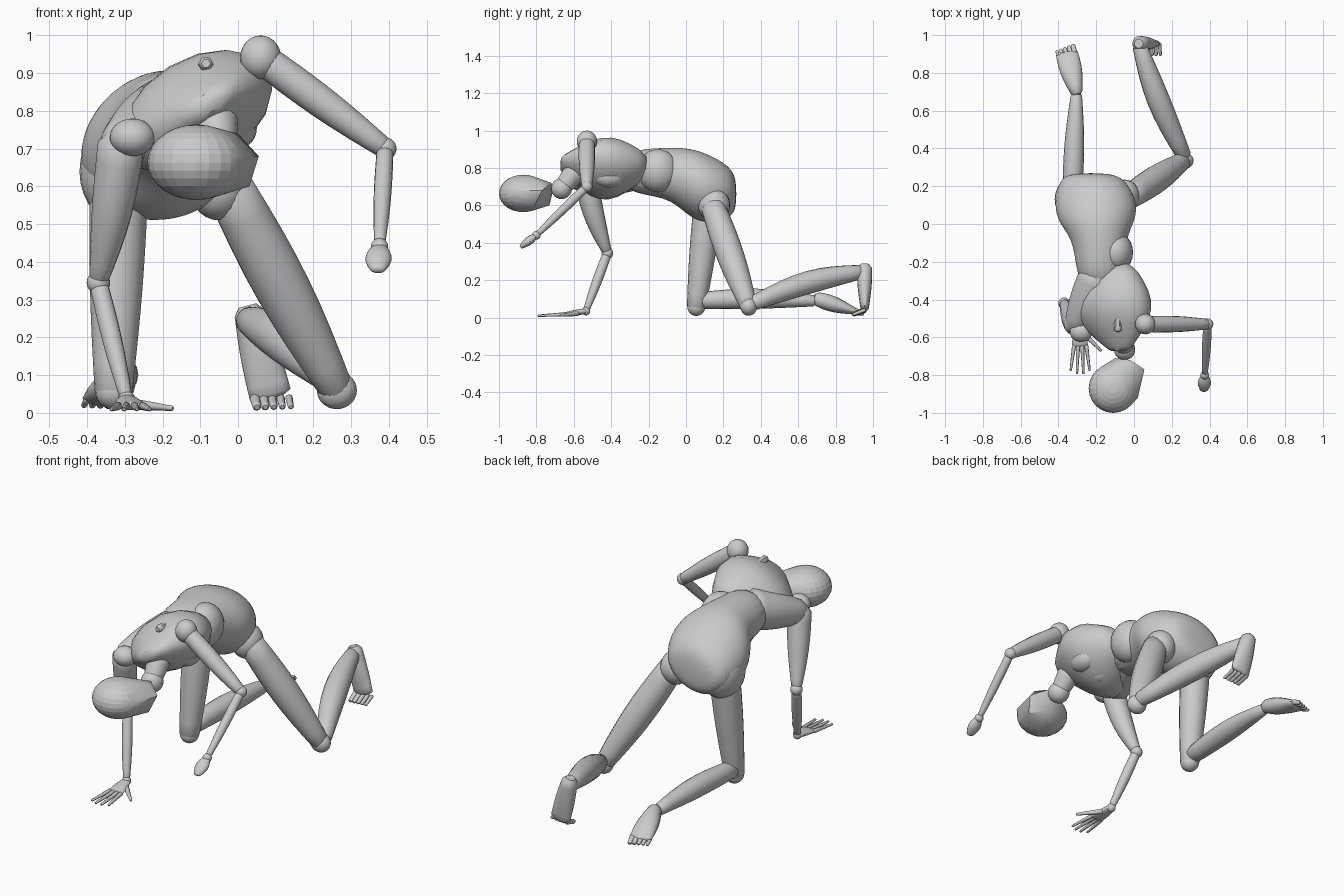
import bpy, bmesh, math
from mathutils import Vector

default_cube = bpy.data.objects.get("Cube")
if default_cube:
    bpy.data.objects.remove(default_cube, do_unlink=True)

# One plain material for the whole figure
skin = bpy.data.materials.new("plain grey")
skin.use_nodes = True
grey = (.6, .6, .6, 1)
skin.diffuse_color = grey
skin.node_tree.nodes["Principled BSDF"].inputs["Base Color"].default_value = grey


def finish(bm, name, sharp_angle=50):
    """Turn a bmesh into a shaded object."""
    bmesh.ops.recalc_face_normals(bm, faces=bm.faces)
    mesh = bpy.data.meshes.new(name)
    bm.to_mesh(mesh)
    bm.free()
    mesh.shade_smooth()
    mesh.set_sharp_from_angle(angle=math.radians(sharp_angle))
    mesh.materials.append(skin)
    part = bpy.data.objects.new(name, mesh)
    bpy.context.collection.objects.link(part)
    return part


def add_ellipsoid(bm, centre, radii):
    made = bmesh.ops.create_uvsphere(bm, u_segments=24, v_segments=14, radius=1)
    for vert in made["verts"]:
        vert.co = Vector(c + r * p for c, r, p in zip(centre, radii, vert.co))


def ball(name, centre, *radii):
    """Joint or pad: one radius for a sphere, three for an ellipsoid."""
    bm = bmesh.new()
    add_ellipsoid(bm, centre, radii if len(radii) == 3 else radii * 3)
    return finish(bm, name)


def loft(name, rings, side=(1, 0, 0), segments=16):
    """Skin over ellipses; each ring is centre, normal, half width, half depth."""
    bm = bmesh.new()
    loops = []
    for centre, normal, width, depth in rings:
        across = Vector(side)
        across = (across - normal * across.dot(normal)).normalized()
        up = normal.cross(across)
        turns = [math.tau * k / segments for k in range(segments)]
        loops.append([bm.verts.new(centre + across * width * math.cos(a) + up * depth * math.sin(a))
                      for a in turns])
    for lower, upper in zip(loops, loops[1:]):
        for k in range(segments):
            bm.faces.new((lower[k - 1], lower[k], upper[k], upper[k - 1]))
    bm.faces.new(loops[0])
    bm.faces.new(loops[-1])
    return finish(bm, name)


def limb(name, start, end, r_start, r_end, bulge=0, flat_start=1, flat_end=1,
         bend=(0, 0, 0), steps=8, **options):
    """Tapered, swelling, optionally flattened and bent tube with rounded ends."""
    start, end, bend = Vector(start), Vector(end), Vector(bend)
    normal = (end - start).normalized()
    rings = []
    for k in range(steps + 1):
        t = k / steps
        swell = math.sin(math.pi * t)
        radius = r_start + (r_end - r_start) * t + bulge * swell
        flat = flat_start + (flat_end - flat_start) * t
        rings.append((start.lerp(end, t) + bend * swell, normal, radius, radius * flat))
    for place, index, way in ((0, 0, -1), (len(rings) + 1, -1, 1)):
        centre, normal, width, depth = rings[index]
        rings.insert(place, (centre + normal * depth * way / 2, normal, width * .6, depth * .6))
    return loft(name, rings, **options)


# Hips and back: ellipses along the body, each y giving x, z, half width, half depth
forward = Vector((0, -1, 0))
stations = {
    .27: (-.23, .66, .1, .07),
    .24: (-.22, .67, .18, .14),
    .1: (-.2, .69, .23, .195),
    0: (-.2, .73, .2, .18),
    -.1: (-.18, .78, .13, .13),
    -.35: (-.18, .78, .13, .12),
}
hips = loft("hips_and_back", [(Vector((x, y, z)), forward, width, depth)
                              for y, (x, z, width, depth) in stations.items()],
            side=(.95, 0, .2), segments=20)
smooth = hips.modifiers.new("smooth", 'SUBSURF')
smooth.levels = smooth.render_levels = 2
ball("right_buttock", (-.31, .13, .64), .11, .125, .14)
ball("left_hip", (-.05, .15, .6), .08, .085, .09)

# Rib cage rolled towards the raised arm, with belly and chest pads
limb("rib_cage", (-.09, -.26, .805), (-.08, -.65, .82), .12, .08, .12, .75, .5,
     bend=(-.025, 0, -.015), side=(.85, 0, .52))
ball("belly", (-.1, -.15, .785), .095, .11, .115)
ball("left_chest_pad", (-.01, -.41, .755), .06, .085, .06)
ball("right_chest_pad", (-.11, -.4, .71), .07, .085, .06)
limb("spine_ridge", (-.09, -.38, .91), (-.085, -.56, .925), .02, .02, segments=6)

# Neck and head: rounded skull drawn out to a faceted jaw
neck = Vector((-.05, -.665, .69))
ball("neck", neck, .056)
limb("neck_base", neck, (-.06, -.6, .77), .045, .06)
bm = bmesh.new()
add_ellipsoid(bm, (-.11, -.87, .664), (.13, .13, .1))
for jaw_point in [(.055, -.77, .68), (.03, -.81, .6), (-.02, -.73, .6), (-.1, -.71, .68),
                  (-.02, -.72, .72), (0, -.8, .74), (.02, -.92, .68)]:
    bm.verts.new(jaw_point)
hull = bmesh.ops.convex_hull(bm, input=bm.verts)
hidden = {g for g in hull["geom_interior"] + hull["geom_unused"] if isinstance(g, bmesh.types.BMVert)}
bmesh.ops.delete(bm, geom=list(hidden), context='VERTS')
finish(bm, "head", sharp_angle=40)

# Left arm, raised out to the side
shoulder, elbow, wrist = Vector((.06, -.53, .942)), Vector((.39, -.53, .7)), Vector((.375, -.8, .44))
ball("left_shoulder", shoulder, .054, .054, .058)
limb("left_upper_arm", shoulder, elbow, .042, .027, .008)
ball("left_elbow", elbow, .03)
limb("left_forearm", elbow, wrist, .022, .014, .005)
ball("left_wrist", wrist, .023)
limb("left_hand", wrist, (.37, -.88, .38), .018, .02, .016, .7, .6)

# Right arm, planted on the ground
shoulder, elbow, wrist = Vector((-.31, -.53, .71)), Vector((-.37, -.42, .345)), Vector((-.295, -.535, .035))
ball("right_shoulder", (-.28, -.57, .73), .06, .055, .05)
limb("right_shoulder_blade", (-.19, -.28, .785), shoulder, .105, .06, .01)
limb("right_upper_arm", shoulder, elbow, .062, .024, .01, bend=(.005, -.01, 0))
ball("right_elbow", elbow, .031)
limb("right_forearm", elbow, wrist, .024, .016, .006)
ball("right_wrist", wrist, .023)
knuckles = Vector((-.285, -.645, .018))
limb("right_palm", wrist, knuckles, .024, .042, .003, .6, .25)
for finger, spread in enumerate((-.05, -.017, .017, .05)):
    reach = .155 - abs(spread) / 2
    limb(f"right_finger_{finger}", knuckles + Vector((spread * .65, 0, 0)),
         knuckles + Vector((spread, -reach, -.008)), .011, .006, segments=8)
limb("right_thumb", (-.265, -.58, .022), (-.175, -.67, .012), .014, .007, segments=8)

# Left leg, knee out and toes tucked under
knee, ankle, ball_of_foot = Vector((.262, .335, .06)), Vector((.03, .94, .245)), Vector((.085, .955, .05))
limb("left_thigh", (-.02, .145, .59), knee, .065, .045, .018)
ball("left_knee", knee, .053, .045, .05)
limb("left_shin", knee + Vector((0, .03, .02)), ankle, .04, .038, .022, bend=(-.015, 0, .025))
limb("left_foot", (.03, .955, .265), ball_of_foot, .04, .056, .004, 1, .4)

# Right leg, kneeling with the foot laid back
knee, ankle, toe_root = Vector((-.33, .055, .057)), Vector((-.305, .68, .09)), Vector((-.355, .9, .035))
limb("right_thigh", (-.315, .12, .62), knee, .078, .05, .006)
ball("right_knee", knee, .048)
limb("right_shin", knee + Vector((0, .03, .035)), ankle, .045, .03, .016, bend=(0, 0, .01))
limb("right_foot", ankle + Vector((0, .02, .01)), toe_root, .033, .059, .011, 1.1, .32)

# Toes, largest on the inner side
for toe in range(5):
    inner = toe / 4
    size = .01 + .005 * inner
    root = toe_root + Vector((.085 * inner - .045, .03 * inner - .02, 0))
    limb(f"right_toe_{toe}", root, root + Vector((-.008, .035, -.015)), size, size * .8, segments=8)
    root = ball_of_foot + Vector((.05 - .09 * inner, 0, -.01))
    limb(f"left_toe_{toe}", root, root + Vector((.005, -.06, -.023)), size, size * .8, segments=8)
